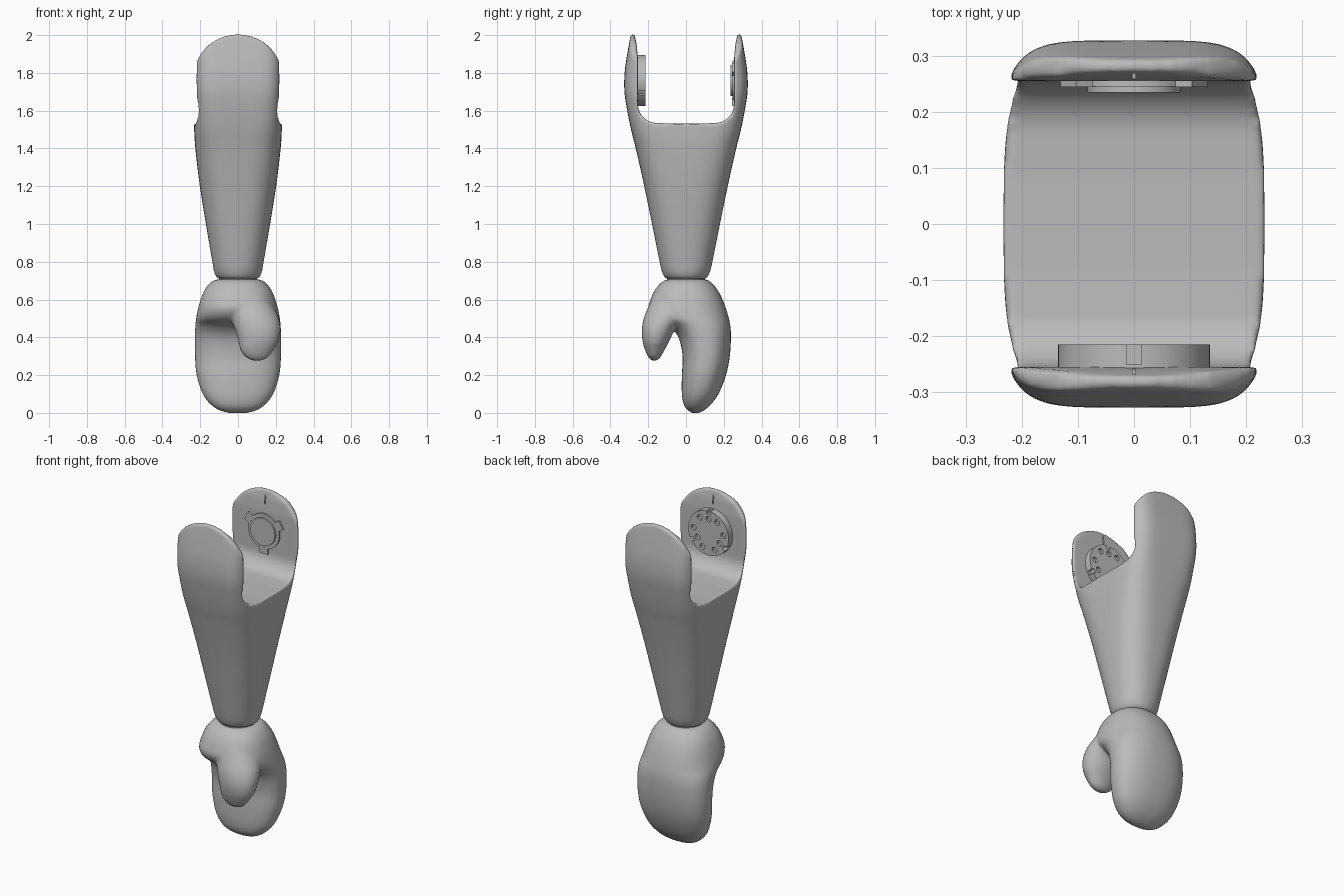
import bpy, bmesh
from math import sin, cos, pi, radians, copysign
from mathutils import Matrix

if "Cube" in bpy.data.objects:
    bpy.data.objects.remove(bpy.data.objects["Cube"], do_unlink=True)

grey = bpy.data.materials.new("plain grey")
grey.use_nodes = True
grey.diffuse_color = (0.5, 0.5, 0.5, 1)
grey.node_tree.nodes["Principled BSDF"].inputs["Base Color"].default_value = (0.5, 0.5, 0.5, 1)


def finish(name, bm, helper=False):
    bmesh.ops.recalc_face_normals(bm, faces=bm.faces)
    mesh = bpy.data.meshes.new(name)
    bm.to_mesh(mesh)
    bm.free()
    mesh.materials.append(grey)
    ob = bpy.data.objects.new(name, mesh)
    bpy.context.scene.collection.objects.link(ob)
    if helper:
        ob.hide_render = True
        ob.hide_viewport = True
        ob.display_type = 'WIRE'
    return ob


def spline(rows, steps=5):
    """Catmull-Rom interpolation of the section rows."""
    out = []
    for i in range(len(rows) - 1):
        a, b, c, d = (rows[max(0, min(len(rows) - 1, i + k))] for k in (-1, 0, 1, 2))
        for s in range(steps):
            t = s / steps
            out.append([0.5 * (2 * q + (r - p) * t + (2 * p - 5 * q + 4 * r - u) * t * t
                               + (3 * q - p - 3 * r + u) * t ** 3)
                        for p, q, r, u in zip(a, b, c, d)])
    return out + [list(rows[-1])]


def loft(name, rows, helper=False, sides=64):
    """Skin superellipse sections: z, centre x, half width, y front, y back, exponent."""
    bm = bmesh.new()
    rings = []
    for z, cx, hx, yf, yb, n in spline(rows):
        ring = []
        for i in range(sides):
            c, s = cos(2 * pi * i / sides), sin(2 * pi * i / sides)
            x = copysign(abs(c) ** (2 / n), c) * hx + cx
            y = copysign(abs(s) ** (2 / n), s) * (yb - yf) / 2 + (yb + yf) / 2
            ring.append(bm.verts.new((x, y, z)))
        rings.append(ring)
    for a, b in zip(rings, rings[1:]):
        for i in range(sides):
            j = (i + 1) % sides
            bm.faces.new((a[i], a[j], b[j], b[i]))
    bm.faces.new(rings[0])
    bm.faces.new(rings[-1])
    return finish(name, bm, helper)


def prism(name, pts, axis, half):
    """Extrude an outline of (u, z) points along x or y as a cutter."""
    bm = bmesh.new()
    ends = [[bm.verts.new((d, u, z) if axis == 'x' else (u, d, z)) for u, z in pts]
            for d in (-half, half)]
    for ring in ends:
        bm.faces.new(ring)
    for i in range(len(pts)):
        j = (i + 1) % len(pts)
        bm.faces.new((ends[0][i], ends[0][j], ends[1][j], ends[1][i]))
    return finish(name, bm, True)


def boolean(ob, other, op):
    mod = ob.modifiers.new(other.name, 'BOOLEAN')
    mod.object, mod.operation, mod.solver = other, op, 'EXACT'


def soften(ob, repeat):
    mod = ob.modifiers.new("blend", 'REMESH')
    mod.mode, mod.voxel_size, mod.use_smooth_shade = 'VOXEL', 0.008, True
    mod = ob.modifiers.new("relax", 'SMOOTH')
    mod.factor, mod.iterations = 0.5, repeat


def add_cylinder(bm, r, depth, x, y, z, sides=48):
    m = Matrix.Translation((x, y, z)) @ Matrix.Rotation(pi / 2, 4, 'X')
    bmesh.ops.create_cone(bm, cap_ends=True, segments=sides, radius1=r, radius2=r,
                          depth=depth, matrix=m)


def add_box(bm, size, place):
    bmesh.ops.create_cube(bm, size=1, matrix=place @ Matrix.Diagonal((*size, 1)))


# Forearm: flaring sleeve, forked at the top
sections = [(.71, .10, .10, 2), (.72, .115, .115, 2), (.75, .127, .128, 2.1), (.8, .136, .14, 2.2),
            (1.0, .17, .18, 2.5), (1.2, .202, .221, 2.8), (1.4, .226, .266, 3.4),
            (1.5, .232, .291, 4), (1.6, .234, .311, 4.6), (1.7, .238, .326, 5),
            (1.8, .24, .325, 5), (1.9, .24, .311, 5), (2.04, .24, .286, 5)]
forearm = loft("forearm", [(z, 0, hx, -hy, hy, n) for z, hx, hy, n in sections])

CZ, R = 1.765, 0.239
round_top = prism("round_top_cutter",
                  [(R * cos(pi * i / 48), CZ + R * sin(pi * i / 48)) for i in range(49)]
                  + [(-R, .6), (R, .6)], 'y', .5)
# Slot between the prongs, with rounded lower corners
corner = [(.155 + .1 * cos(t), 1.635 + .1 * sin(t)) for t in [-pi / 2 + pi / 2 * i / 12 for i in range(13)]]
half = [(.08, 1.531)] + corner + [(.255, 1.88), (.261, 1.95), (.275, 2.02), (.29, 2.1)]
slot = prism("slot_cutter", half + [(-y, z) for y, z in reversed(half)], 'x', .5)
groove = prism("groove_cutter", [(-.003, 1.92), (.003, 1.92), (.003, 1.985), (-.003, 1.985)], 'y', .27)
boolean(forearm, round_top, 'INTERSECT')
boolean(forearm, slot, 'DIFFERENCE')
soften(forearm, 8)
boolean(forearm, groove, 'DIFFERENCE')

# Wrist joint
bm = bmesh.new()
bmesh.ops.create_cone(bm, cap_ends=True, segments=48, radius1=.1, radius2=.1, depth=.06,
                      matrix=Matrix.Translation((0, 0, .71)))
wrist = finish("wrist", bm)

# Mitten hand: palm and fingers in one skin, thumb blended in
palm = [(.708, .10, -.09, .10), (.695, .14, -.125, .13), (.65, .177, -.165, .168),
        (.6, .198, -.188, .194), (.55, .212, -.198, .213), (.5, .222, -.165, .227),
        (.46, .226, -.09, .235), (.4, .229, -.04, .238), (.3, .228, -.018, .232),
        (.2, .219, -.022, .212), (.1, .187, -.022, .172), (.04, .14, -.01, .128),
        (.01, .09, .015, .09), (-.002, .04, .035, .065)]
hand = loft("hand", [(z, 0, hx, yf, yb, 2.3) for z, hx, yf, yb in palm])
digit = [(.62, .04, .11, -.175, 0), (.55, .07, .125, -.205, 0), (.5, .09, .128, -.224, -.02),
         (.44, .105, .12, -.234, -.06), (.38, .108, .106, -.23, -.088), (.33, .1, .086, -.216, -.115),
         (.295, .1, .06, -.2, -.135), (.276, .1, .025, -.182, -.155)]
thumb = loft("thumb_helper", [row + (2.1,) for row in digit], True)
boolean(hand, thumb, 'UNION')
soften(hand, 14)

# Front joint: drilled disc with three edge notches
HZ = 1.76
bm = bmesh.new()
add_cylinder(bm, .135, .05, 0, -.24, HZ, 64)
front_joint = finish("front_joint_disc", bm)
bm = bmesh.new()
for k in range(3):
    base = radians(90 + 120 * k)
    turn = Matrix.Translation((0, -.22, HZ)) @ Matrix.Rotation(-base, 4, 'Y')
    add_box(bm, (.03, .06, .026), turn @ Matrix.Translation((.13, 0, 0)))
    for off in (-36, 0, 36):
        a = base + radians(off)
        r = .085 if off == 0 else .1
        add_cylinder(bm, .017, .03, r * cos(a), -.215, HZ + r * sin(a), 20)
holes = finish("joint_hole_cutter", bm, True)
boolean(front_joint, holes, 'DIFFERENCE')

# Back joint: thin socket ring with three tabs
bm = bmesh.new()
add_cylinder(bm, .105, .02, 0, .255, HZ, 64)
for k in range(3):
    turn = Matrix.Translation((0, .2535, HZ)) @ Matrix.Rotation(-radians(30 + 120 * k), 4, 'Y')
    add_box(bm, (.04, .018, .055), turn @ Matrix.Translation((.115, 0, 0)))
back_joint = finish("back_joint_ring", bm)
bm = bmesh.new()
add_cylinder(bm, .083, .02, 0, .2445, HZ, 64)
bore = finish("ring_bore_cutter", bm, True)
boolean(back_joint, bore, 'DIFFERENCE')

# Smooth shading with sharp edges kept on the machined parts
bpy.ops.object.select_all(action='DESELECT')
for ob in (wrist, front_joint, back_joint):
    ob.select_set(True)
    bpy.context.view_layer.objects.active = ob
bpy.ops.object.shade_smooth_by_angle()
